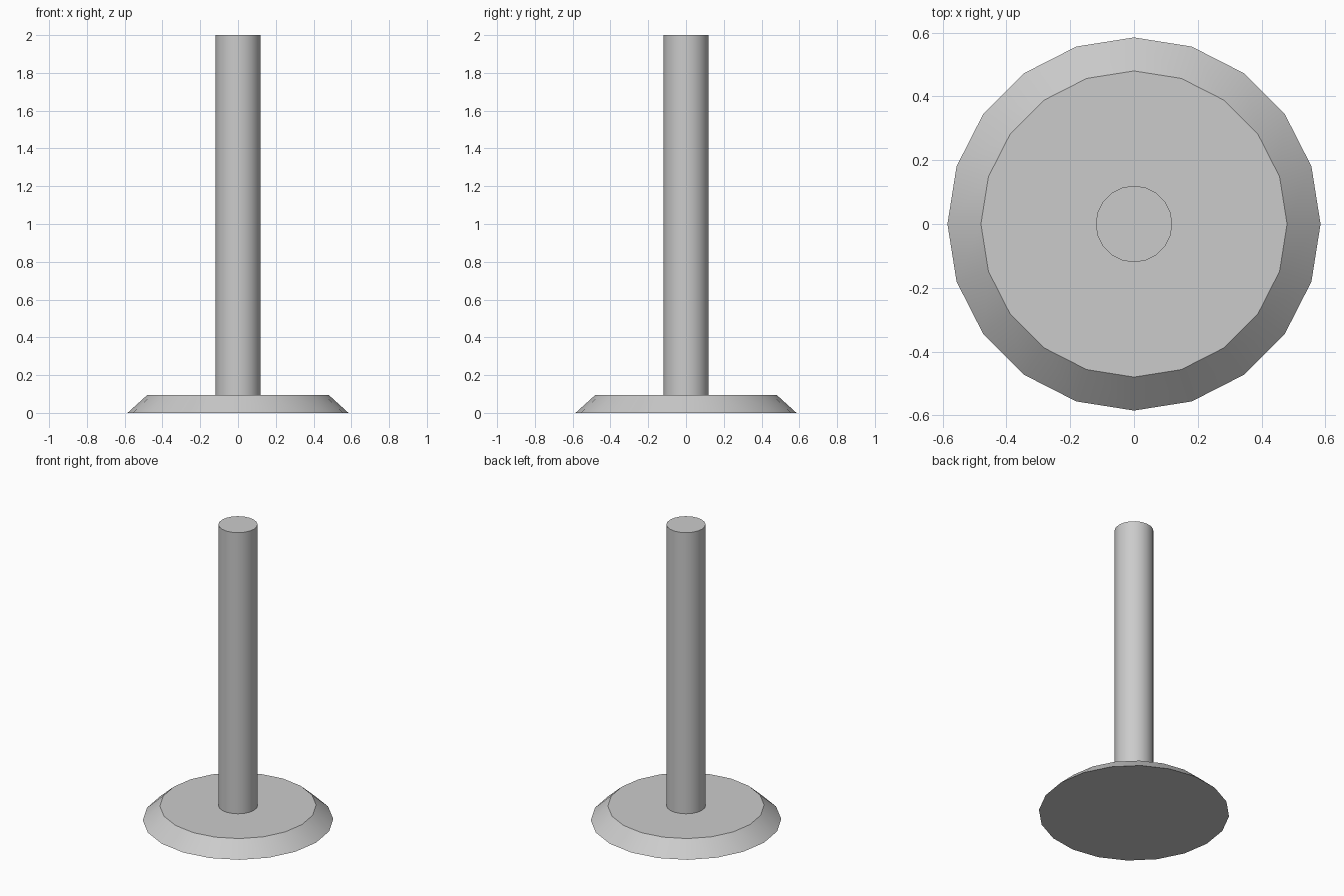
import bpy
import math

if "Cube" in bpy.data.objects:
    bpy.data.objects.remove(bpy.data.objects["Cube"])

SIDES = 20
BASE_TOP = 0.095


def tapered_disc(name, r_bottom, r_top, z0, z1):
    """Capped round part running from z0 up to z1."""
    bpy.ops.mesh.primitive_cone_add(
        vertices=SIDES, radius1=r_bottom, radius2=r_top,
        depth=z1 - z0, location=(0, 0, (z0 + z1) / 2))
    obj = bpy.context.object
    obj.name = name
    bpy.ops.object.shade_smooth_by_angle(angle=math.radians(30))
    return obj


# Bevelled foot plate
tapered_disc("base", 0.585, 0.48, 0.0, BASE_TOP)

# Upright post standing on the plate
tapered_disc("post", 0.12, 0.12, BASE_TOP, 2.0)
